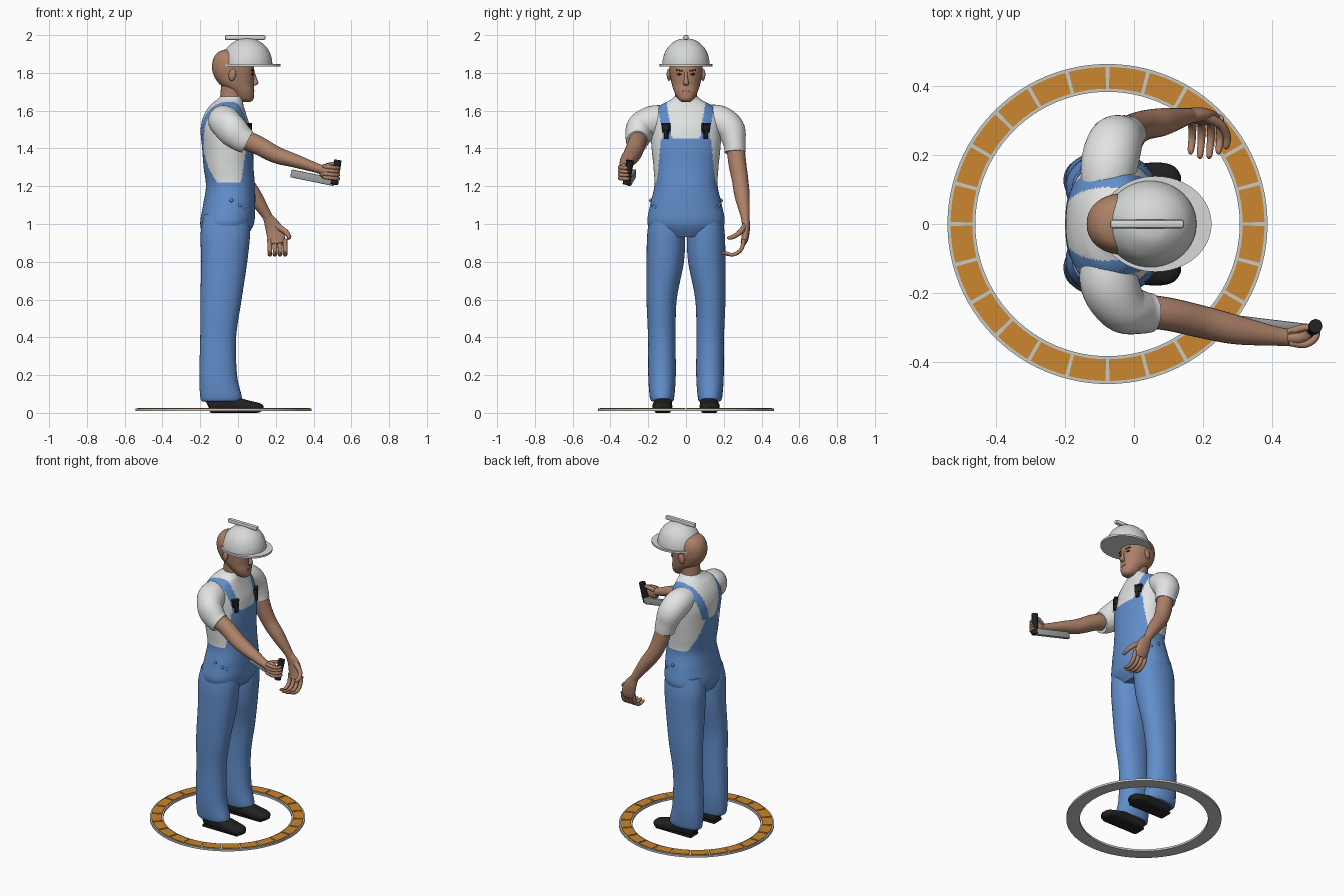
import bpy, bmesh, math
from mathutils import Vector, Matrix

cube = bpy.data.objects.get("Cube")
if cube:
    bpy.data.objects.remove(cube, do_unlink=True)


def material(name, rgb):
    m = bpy.data.materials.new(name)
    m.use_nodes = True
    m.diffuse_color = (*rgb, 1)
    m.node_tree.nodes["Principled BSDF"].inputs["Base Color"].default_value = (*rgb, 1)
    return m


BLUE = material("denim blue", (.12, .27, .6))
WHITE = material("shirt white", (.76, .78, .77))
HELMET = material("helmet white", (.68, .69, .69))
SKIN = material("skin", (.42, .22, .14))
BLACK = material("black", (.015, .015, .016))
GREY = material("device grey", (.34, .35, .36))
ORANGE = material("orange", (.6, .24, .026))
FRAME = material("ring grey", (.58, .58, .55))
BROWN = material("brow brown", (.05, .025, .018))
LIP = material("lip", (.33, .13, .09))


def finish(name, bm, *mats, angle=40):
    bmesh.ops.recalc_face_normals(bm, faces=bm.faces)
    me = bpy.data.meshes.new(name)
    bm.to_mesh(me)
    bm.free()
    ob = bpy.data.objects.new(name, me)
    bpy.context.collection.objects.link(ob)
    for m in mats:
        me.materials.append(m)
    bpy.ops.object.select_all(action='DESELECT')
    ob.select_set(True)
    bpy.context.view_layer.objects.active = ob
    bpy.ops.object.shade_smooth_by_angle(angle=math.radians(angle))
    return ob


def spline(keys, steps):
    """Catmull-Rom through the keys."""
    k = [keys[0]] + list(keys) + [keys[-1]]
    out = []
    for i in range(1, len(k) - 2):
        for s in range(steps):
            t = s / steps
            out.append([.5 * (2 * b + (c - a) * t + (2 * a - 5 * b + 4 * c - d) * t * t
                              + (3 * b - a - 3 * c + d) * t ** 3)
                        for a, b, c, d in zip(*k[i - 1:i + 3])])
    return out + [list(keys[-1])]


def loft(name, keys, *mats, n=24, steps=5, ref=(1, 0, 0), flat=False, power=1, rule=None):
    """Skin rings (x, y, z, radius along ref, radius across) along a curve."""
    pts = spline(keys, steps)
    bm = bmesh.new()
    rings = []
    for i, p in enumerate(pts):
        t = Vector(pts[min(i + 1, len(pts) - 1)][:3]) - Vector(pts[max(i - 1, 0)][:3])
        t = Vector((0, 0, 1)) if flat else t.normalized()
        u = Vector(ref)
        u = (u - t * u.dot(t)).normalized()
        v = t.cross(u)
        ring = []
        for j in range(n):
            a = math.tau * j / n
            c, s = (math.copysign(abs(f) ** power, f) for f in (math.cos(a), math.sin(a)))
            ring.append(bm.verts.new(Vector(p[:3]) + u * c * max(p[3], .002) + v * s * max(p[4], .002)))
        rings.append(ring)
    for a, b in zip(rings, rings[1:]):
        for j in range(n):
            bm.faces.new((a[j], a[(j + 1) % n], b[(j + 1) % n], b[j]))
    bm.faces.new(rings[0])
    bm.faces.new(rings[-1])
    if rule:
        for f in bm.faces:
            f.material_index = rule(f.calc_center_median())
    return finish(name, bm, *mats)


def place(ob, loc, rot):
    ob.matrix_world = Matrix.Translation(loc) @ Matrix.Rotation(rot[2], 4, 'Z') \
        @ Matrix.Rotation(rot[1], 4, 'Y') @ Matrix.Rotation(rot[0], 4, 'X')
    return ob


def box(name, loc, size, mat, rot=(0, 0, 0), bevel=.004):
    bm = bmesh.new()
    bmesh.ops.create_cube(bm, size=1)
    bmesh.ops.scale(bm, vec=size, verts=bm.verts)
    bmesh.ops.bevel(bm, geom=bm.edges[:], offset=bevel, segments=2, affect='EDGES', profile=.5)
    return place(finish(name, bm, mat), loc, rot)


def ball(name, loc, size, mat, rot=(0, 0, 0)):
    bm = bmesh.new()
    bmesh.ops.create_uvsphere(bm, u_segments=20, v_segments=12, radius=1)
    bmesh.ops.scale(bm, vec=size, verts=bm.verts)
    return place(finish(name, bm, mat), loc, rot)


def drum(name, loc, size, mat, rot=(0, 0, 0)):
    bm = bmesh.new()
    bmesh.ops.create_cone(bm, cap_ends=True, segments=48, radius1=1, radius2=1, depth=1)
    bmesh.ops.scale(bm, vec=size, verts=bm.verts)
    return place(finish(name, bm, mat), loc, rot)


def arc(name, r0, r1, z0, z1, a0, a1, n, mat):
    """Block swept round the ring centre; a full turn closes on itself."""
    bm = bmesh.new()
    rows = []
    for i in range(n + 1):
        a = a0 + (a1 - a0) * i / n
        rows.append([bm.verts.new((r * math.cos(a) - .077, r * math.sin(a), z))
                     for r, z in ((r0, z0), (r1, z0), (r1, z1), (r0, z1))])
    for p, q in zip(rows, rows[1:]):
        for j in range(4):
            bm.faces.new((p[j], p[(j + 1) % 4], q[(j + 1) % 4], q[j]))
    if a1 - a0 > 6.28:
        bmesh.ops.remove_doubles(bm, verts=bm.verts, dist=1e-5)
    else:
        bm.faces.new(rows[0])
        bm.faces.new(rows[-1])
    return finish(name, bm, mat)


# Floor ring with orange tiles
arc("floor_ring", .384, .465, .01, .023, 0, math.tau, 96, FRAME)
for i in range(24):
    a = math.tau * i / 24
    arc("ring_tile", .393, .456, .018, .027, a + .012, a + math.tau / 24 - .012, 5, ORANGE)


# Torso: shirt with overall bib, back panel and straps
def overall(c):
    y, z = abs(c.y), c.z
    if z < 1.225:
        return 0
    if c.x > -.045:
        if z < 1.45:
            blue = y < .155 - .1 * (z - 1.22) and c.x > -.01
        else:
            blue = abs(y - .105 - .15 * (z - 1.5)) < .024
    elif z < 1.42:
        blue = y < .15 - .45 * (z - 1.22)
    else:
        blue = abs(y - .06 - .33 * (z - 1.42)) < .027
    return 0 if blue and z < 1.655 else 1


loft("torso", [(-.068, 0, .93, .11, .15), (-.058, 0, 1., .142, .203), (-.047, 0, 1.1, .138, .19),
               (-.04, 0, 1.2, .13, .168), (-.05, 0, 1.3, .132, .172), (-.055, 0, 1.4, .135, .182),
               (-.065, 0, 1.5, .133, .187), (-.068, 0, 1.57, .115, .18), (-.06, 0, 1.625, .09, .14),
               (-.045, 0, 1.655, .07, .085), (-.035, 0, 1.675, .06, .062)],
     BLUE, WHITE, n=128, steps=10, flat=True, power=.88, rule=overall)

# Legs, shoes, buckles and side buttons
for s, side in ((1, "left_"), (-1, "right_")):
    loft(side + "trouser_leg", [(-.06, s * .1, 1.05, .12, .09), (-.067, s * .105, .95, .131, .1),
                                (-.073, s * .11, .8, .122, .099), (-.09, s * .129, .6, .109, .08),
                                (-.105, s * .128, .4, .095, .073), (-.105, s * .127, .2, .1, .073),
                                (-.09, s * .127, .085, .11, .065), (-.09, s * .125, .06, .1, .055)],
         BLUE, n=40, steps=6, flat=True, power=.92)
    loft(side + "shoe", [(-.16, s * .118, .04, .02, .02), (-.145, s * .118, .045, .042, .04),
                         (-.08, s * .12, .05, .05, .045), (0, s * .123, .04, .04, .05),
                         (.07, s * .126, .032, .03, .053), (.115, s * .127, .027, .024, .042),
                         (.135, s * .127, .024, .01, .015)], BLACK, ref=(0, 0, 1), power=.8)
    box(side + "shoe_sole", (-.02, s * .123, .009), (.26, .085, .018), BLACK, bevel=.008)
    turn = s * .5
    box(side + "buckle", (.055, s * .105, 1.505), (.024, .042, .04), BLACK, (0, 0, turn))
    box(side + "buckle_stem", (.06, s * .104, 1.475), (.022, .022, .05), BLACK, (0, 0, turn))
    box(side + "buckle_bar", (.055, s * .108, 1.53), (.022, .05, .012), BLACK, (0, 0, turn))
    for x, y, z in ((-.035, .187, 1.125), (.01, .176, 1.1), (.03, .16, 1.09)):
        ball(side + "button", (x, s * y, z), (.01, .008, .01), BLUE)

# Sleeves and arms
loft("right_sleeve", [(-.08, -.08, 1.56, .065, .07), (-.072, -.17, 1.545, .083, .085),
                      (-.035, -.24, 1.5, .086, .075), (.015, -.256, 1.455, .073, .064),
                      (.05, -.258, 1.435, .064, .057)], WHITE, ref=(0, 0, 1), n=32)
loft("left_sleeve", [(-.08, .08, 1.56, .07, .065), (-.072, .17, 1.55, .083, .08),
                     (-.055, .235, 1.5, .08, .078), (-.035, .256, 1.43, .068, .06),
                     (-.025, .26, 1.38, .062, .056)], WHITE, n=32)
loft("right_arm", [(0, -.25, 1.46, .052, .05), (.1, -.262, 1.42, .05, .048), (.2, -.285, 1.367, .045, .047),
                   (.3, -.308, 1.335, .036, .042), (.42, -.327, 1.295, .025, .027),
                   (.47, -.33, 1.28, .024, .026)], SKIN, ref=(0, 0, 1))
loft("left_arm", [(-.03, .26, 1.43, .05, .048), (-.005, .272, 1.32, .05, .047), (.03, .287, 1.23, .046, .043),
                  (.085, .297, 1.15, .041, .04), (.15, .312, 1.05, .027, .025), (.17, .316, 1.01, .026, .02)], SKIN)

# Relaxed left hand
loft("left_palm", [(.155, .313, 1.04, .025, .022), (.185, .318, .985, .042, .021), (.203, .312, .925, .046, .019),
                   (.207, .302, .895, .04, .014)], SKIN)
for i in range(4):
    x, tip = .167 + .027 * i, .185 + .012 * abs(i - 1.5)
    loft("left_finger", [(x, .307, .92, .013, .012), (x + .002, .292, .865, .012, .011), (x + .002, .25, .838, .011, .01),
                         (x - .002, tip + .01, .846, .009, .009), (x - .003, tip, .851, .003, .003)], SKIN, n=10)
loft("left_thumb", [(.205, .312, .99, .018, .016), (.25, .29, .96, .015, .014), (.27, .255, .935, .012, .012),
                    (.268, .225, .925, .009, .009), (.268, .22, .922, .003, .003)], SKIN, n=10, ref=(0, 0, 1))

# Right fist and the held device
ball("right_fist", (.472, -.33, 1.278), (.045, .027, .042), SKIN, (0, .2, 0))
for i in range(4):
    z = 1.305 - .019 * i
    loft("right_finger", [(.45, -.345, z, .01, .01), (.495, -.35, z - .005, .011, .011), (.525, -.334, z - .008, .01, .01),
                          (.532, -.31, z - .008, .009, .009), (.525, -.298, z - .008, .003, .003)],
         SKIN, n=10, ref=(0, 0, 1))
loft("right_thumb", [(.45, -.315, 1.3, .014, .012), (.49, -.302, 1.315, .012, .011), (.52, -.3, 1.32, .008, .008)],
     SKIN, n=10, ref=(0, 0, 1))
drum("device_handle", (.519, -.306, 1.273), (.02, .02, .13), BLACK, (-.15, .14, 0))
box("device_body", (.395, -.288, 1.245), (.235, .022, .042), GREY, (0, .2, -.12))

# Neck and head
loft("neck", [(-.045, 0, 1.6, .06, .062), (-.035, 0, 1.67, .06, .058), (-.025, 0, 1.76, .062, .06)], SKIN, flat=True)
loft("head", [(.047, 0, 1.647, .02, .02), (.035, 0, 1.662, .048, .042), (.022, 0, 1.7, .064, .062),
              (-.007, 0, 1.74, .09, .075), (-.02, 0, 1.78, .105, .083), (-.026, 0, 1.82, .111, .088),
              (-.03, 0, 1.87, .102, .086), (-.035, 0, 1.91, .07, .062), (-.035, 0, 1.93, .01, .01)],
     SKIN, n=40, steps=6, flat=True, power=.92)
loft("nose", [(.082, 0, 1.805, .006, .008), (.09, 0, 1.77, .01, .01), (.094, 0, 1.745, .014, .016),
              (.085, 0, 1.732, .006, .01)], SKIN, n=14, flat=True)
box("mouth", (.083, 0, 1.705), (.008, .042, .01), LIP, bevel=.003)
for s, side in ((1, "left_"), (-1, "right_")):
    ball(side + "ear", (-.03, s * .09, 1.79), (.02, .012, .033), SKIN, (0, .2, s * .25))
    box(side + "brow", (.078, s * .036, 1.813), (.009, .036, .008), BROWN, (-s * -.15, 0, s * .35), .002)
    ball(side + "eye", (.076, s * .035, 1.793), (.006, .014, .006), BROWN, (0, 0, s * .35))

# Hard hat
loft("helmet_dome", [(.048, 0, 1.843, .134, .126), (.048, 0, 1.88, .13, .121), (.048, 0, 1.92, .114, .106),
                     (.048, 0, 1.95, .089, .082), (.048, 0, 1.974, .052, .048), (.048, 0, 1.983, .004, .004)],
     HELMET, n=48, flat=True)
drum("helmet_brim", (.0625, 0, 1.841), (.163, .139, .012), HELMET)
box("helmet_ridge", (.038, 0, 1.987), (.215, .026, .026), HELMET, bevel=.008)
